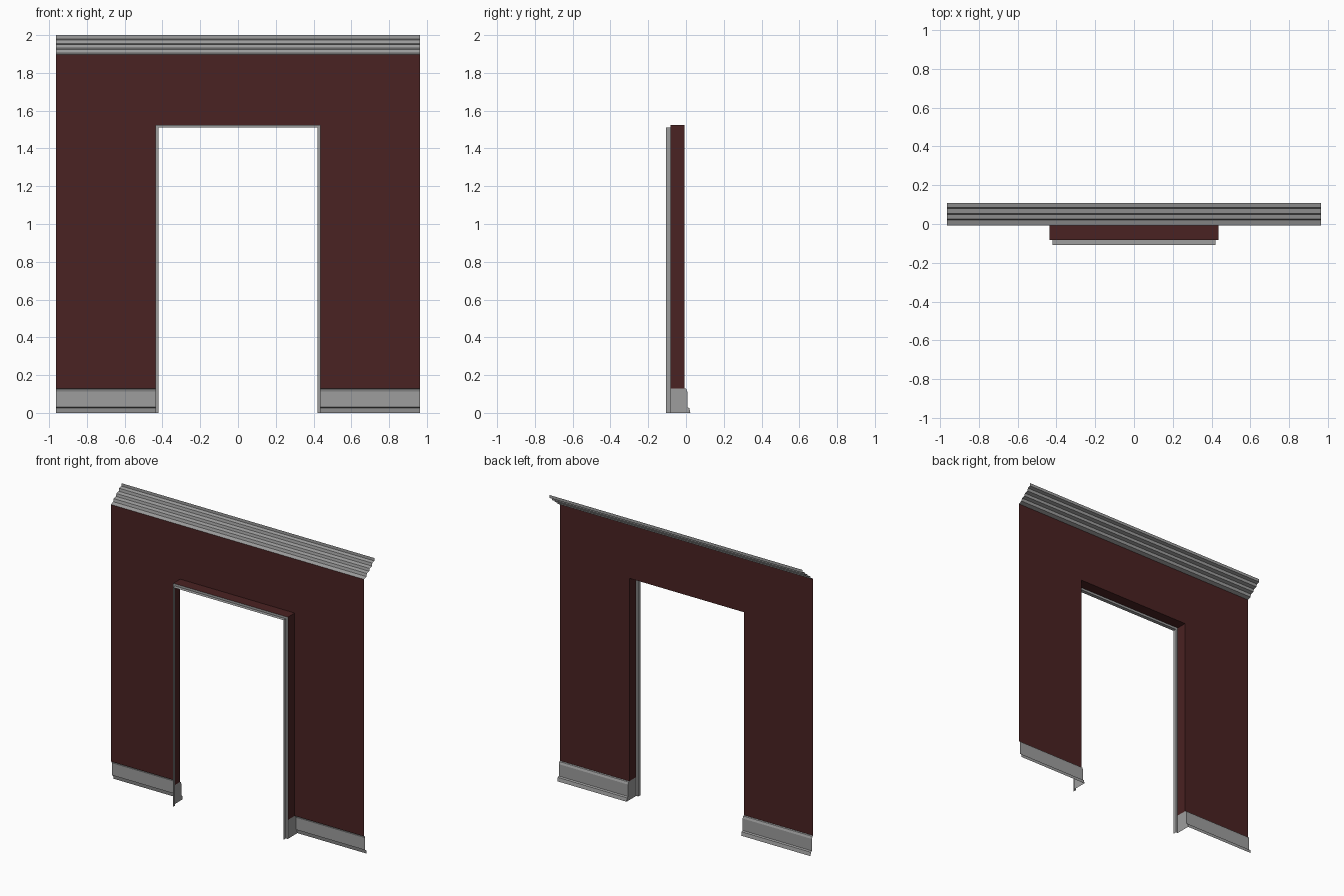
import bpy

cube = bpy.data.objects.get("Cube")
if cube:
    bpy.data.objects.remove(cube, do_unlink=True)


def material(name, color):
    mat = bpy.data.materials.new(name)
    mat.use_nodes = True
    mat.diffuse_color = color
    mat.node_tree.nodes["Principled BSDF"].inputs["Base Color"].default_value = color
    return mat


maroon = material("maroon paint", (0.068, 0.016, 0.016, 1))
grey = material("grey trim", (0.34, 0.34, 0.34, 1))


def build(name, verts, faces, mat):
    mesh = bpy.data.meshes.new(name)
    mesh.from_pydata(verts, [], faces)
    mesh.materials.append(mat)
    obj = bpy.data.objects.new(name, mesh)
    bpy.context.collection.objects.link(obj)
    return obj


def loft(name, rows, mat):
    """Join equally long rows of points with quads."""
    n = len(rows[0])
    verts = [p for row in rows for p in row]
    faces = [(r * n + i, r * n + i + 1, (r + 1) * n + i + 1, (r + 1) * n + i)
             for r in range(len(rows) - 1) for i in range(n - 1)]
    return build(name, verts, faces, mat)


def arch(half, top, bottom, y):
    """Upside-down U of points around an opening."""
    return [(-half, y, bottom), (-half, y, top), (half, y, top), (half, y, bottom)]


def moulding(name, profile, x0, x1):
    """Run a (y, z) profile, listed from the top down, along x."""
    return loft(name, [[(x0, y, z), (x1, y, z)] for y, z in profile], grey)


HALF, WALL_TOP, BASE_TOP = 0.963, 1.897, 0.13
DOOR, DOOR_TOP = 0.436, 1.525
WALL_Y, REVEAL_Y, CASING_Y = -0.007, -0.082, -0.107
STEP = 0.015

# Wall sheet around the doorway
loft("wall", [arch(HALF, WALL_TOP, BASE_TOP, WALL_Y),
              arch(DOOR, DOOR_TOP, BASE_TOP, WALL_Y)], maroon)

# Doorway lining
loft("door_reveal", [arch(DOOR, DOOR_TOP, BASE_TOP, WALL_Y),
                     arch(DOOR, DOOR_TOP, BASE_TOP, REVEAL_Y)], maroon)

# Stepped door casing down to the floor
loft("door_casing", [arch(DOOR, DOOR_TOP, 0, REVEAL_Y),
                     arch(DOOR - STEP, DOOR_TOP - STEP, 0, REVEAL_Y),
                     arch(DOOR - STEP, DOOR_TOP - STEP, 0, CASING_Y)], grey)

# Stepped crown moulding leaning out at the top
crown = [(0.107, 2.0), (0.107, 1.98), (0.084, 1.974), (0.08, 1.955),
         (0.054, 1.949), (0.05, 1.931), (0.025, 1.925), (0.02, 1.906),
         (WALL_Y, WALL_TOP)]
moulding("crown_moulding", crown, -HALF, HALF)

# Baseboards on both sides, with a return panel inside the doorway
base = [(WALL_Y, BASE_TOP), (0.001, 0.127), (0.007, 0.112), (0.007, 0.03),
        (0.018, 0.025), (0.023, 0.0)]
outline = base + [(REVEAL_Y, 0), (REVEAL_Y, BASE_TOP)]
for side, sign in (("left", 1), ("right", -1)):
    x0, x1 = sorted((sign * DOOR, sign * HALF))
    moulding(side + "_baseboard", base, x0, x1)
    order = list(range(len(outline)))
    if sign < 0:
        order.reverse()
    build(side + "_baseboard_return",
          [(sign * DOOR, y, z) for y, z in outline], [order], grey)
